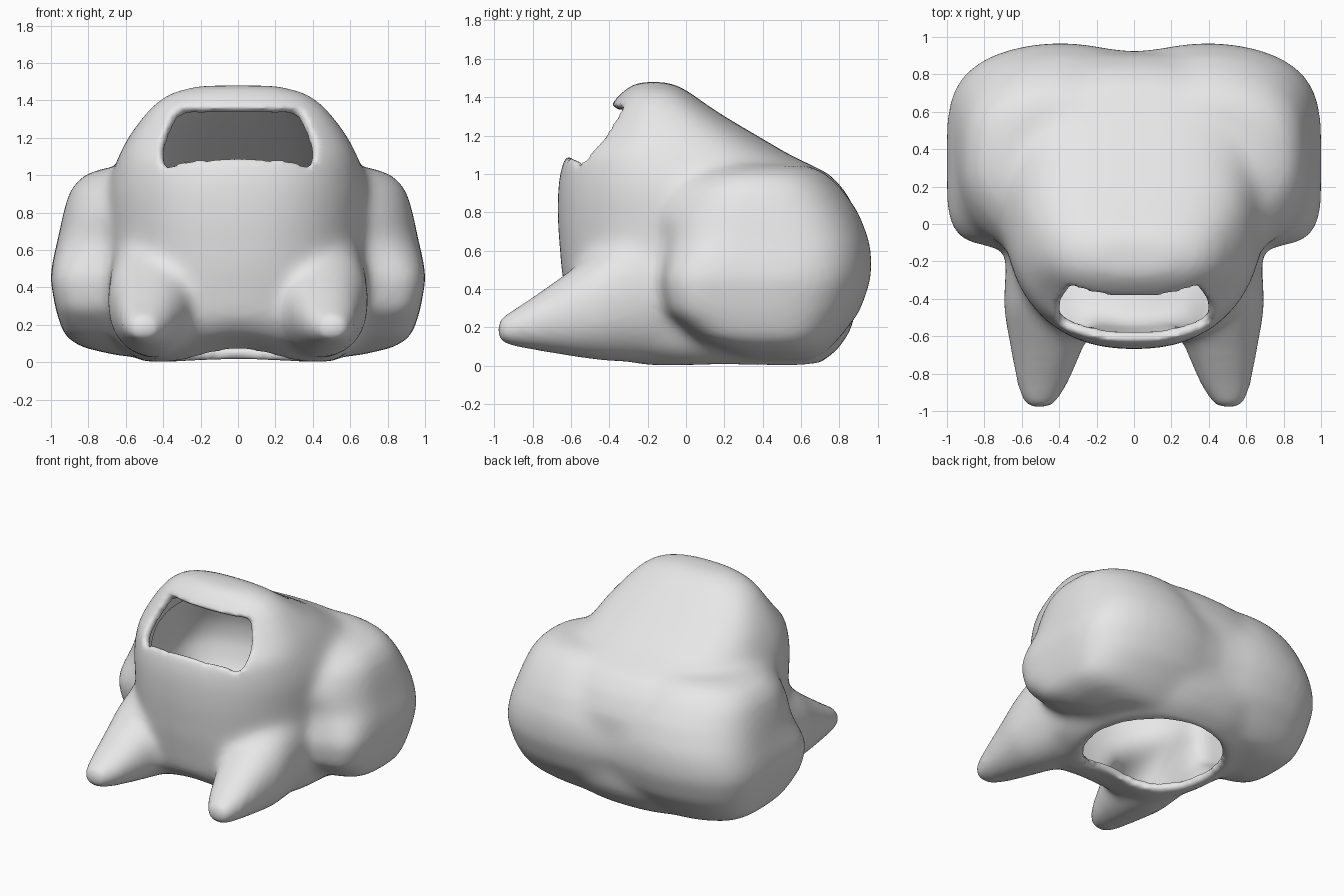
import bpy, bmesh, math
from mathutils import Vector

cube = bpy.data.objects.get("Cube")
if cube:
    bpy.data.objects.remove(cube, do_unlink=True)

grey = bpy.data.materials.new("light_grey")
grey.use_nodes = True
grey.diffuse_color = (0.8, 0.8, 0.8, 1)
grey.node_tree.nodes["Principled BSDF"].inputs["Base Color"].default_value = (0.8, 0.8, 0.8, 1)

SIDES = 48


def oval(n_front, n_back):
    """Unit superellipse points; negative second coordinate is the front."""
    pts = []
    for i in range(SIDES):
        a = math.tau * i / SIDES
        c, s = math.cos(a), math.sin(a)
        n = n_front if s < 0 else n_back
        r = (abs(c) ** n + abs(s) ** n) ** (-1 / n)
        pts.append((c * r, s * r))
    return pts


def loft(name, rings):
    bm = bmesh.new()
    loops = [[bm.verts.new(p) for p in ring] for ring in rings]
    for low, high in zip(loops, loops[1:]):
        for i in range(SIDES):
            j = (i + 1) % SIDES
            bm.faces.new((low[i], low[j], high[j], high[i]))
    bm.faces.new(loops[0])
    bm.faces.new(loops[-1])
    bmesh.ops.recalc_face_normals(bm, faces=bm.faces)
    mesh = bpy.data.meshes.new(name)
    bm.to_mesh(mesh)
    bm.free()
    obj = bpy.data.objects.new(name, mesh)
    bpy.context.collection.objects.link(obj)
    return obj


def level_ring(z, hw, front, back, shape, dip=0):
    """Horizontal section, optionally with a dip in the middle of the back."""
    mid, half = (front + back) / 2, (back - front) / 2
    return [Vector((hw * u,
                    mid + half * v - (dip * math.exp(-(hw * u / .25) ** 2) if v > 0 else 0),
                    z)) for u, v in shape]


def apply_mod(obj, kind, **settings):
    mod = obj.modifiers.new(kind.title(), kind)
    for key, value in settings.items():
        setattr(mod, key, value)
    bpy.context.view_layer.objects.active = obj
    bpy.ops.object.modifier_apply(modifier=mod.name)


# Torso and hood: height, half width, front y, back y
torso = [
    (0.0, .52, -.36, .68), (.08, .62, -.53, .79), (.2, .67, -.6, .87),
    (.5, .69, -.65, .91), (.75, .7, -.67, .91), (.9, .7, -.67, .84),
    (1.0, .68, -.66, .75), (1.1, .64, -.63, .54), (1.2, .59, -.52, .37),
    (1.3, .52, -.435, .2), (1.38, .45, -.38, .08), (1.44, .37, -.32, 0),
    (1.48, .22, -.26, -.09),
]
shape = oval(2.3, 2.7)
parts = [loft("body", [level_ring(*row, shape) for row in torso])]

# Rear with both haunches, its upper front sloping into the torso:
# height, half width, front y, back y, front squareness
rear = [
    (.03, .62, .25, .7, 3), (.08, .84, .17, .75, 4), (.14, .93, .05, .81, 6),
    (.28, .975, -.11, .92, 8), (.45, 1.005, -.14, .98, 8), (.55, .99, -.13, .985, 6),
    (.65, .965, -.15, .975, 3.8), (.8, .935, -.28, .92, 2.3), (.92, .9, -.25, .84, 2),
    (1.0, .83, -.12, .76, 2), (1.045, .7, 0, .68, 2),
]
parts.append(loft("haunches", [
    level_ring(z, w, f, b, oval(n, 3.3), .05 + .08 * z ** 3) for z, w, f, b, n in rear]))

# Front paws: y, centre x, centre z, half width, half height
paw = [
    (-.99, .51, .18, .08, .065), (-.86, .49, .205, .14, .115), (-.65, .465, .26, .2, .205),
    (-.45, .44, .32, .26, .295), (-.1, .4, .43, .28, .42),
]
shape = oval(2.2, 2.2)
for s in (-1, 1):
    parts.append(loft("paw", [
        [Vector((s * cx + w * u, y, cz + h * v)) for u, v in shape]
        for y, cx, cz, w, h in paw]))

# Merge everything into one soft skin
bpy.ops.object.select_all(action='DESELECT')
for p in parts:
    p.select_set(True)
suit = parts[0]
suit.name = "hollow_body"
bpy.context.view_layer.objects.active = suit
bpy.ops.object.join()
apply_mod(suit, 'REMESH', mode='VOXEL', voxel_size=.025)
apply_mod(suit, 'SMOOTH', factor=.5, iterations=32)

# Raised arch under the belly between the paws
for v in suit.data.vertices:
    x, y, z = v.co
    if y < 0 and abs(x) < .45 and z < .3:
        v.co.z += .09 * math.cos(math.pi * x / .9) ** 2 * (1 - z / .3) * min(1, -y / .35)


def in_face_opening(c):
    half = .42 - max(0, c.z - 1.17) * .43 - max(0, 1.14 - c.z) * .2
    bottom = 1.09 - .05 * (abs(c.x) / .38) ** 6
    return c.y < -.15 and abs(c.x) < half and bottom < c.z < 1.36


def in_base_opening(c):
    return c.z < .2 and c.x ** 2 + (c.y - .2) ** 2 < .47 ** 2


# Open the face and base, and even out the cut edges along their length
bm = bmesh.new()
bm.from_mesh(suit.data)
gone = [f for f in bm.faces
        if in_face_opening(f.calc_center_median()) or in_base_opening(f.calc_center_median())]
bmesh.ops.delete(bm, geom=gone, context='FACES')
rim = {v: [e.other_vert(v) for e in v.link_edges if e.is_boundary]
       for v in bm.verts if v.is_boundary}
for _ in range(8):
    moved = {v: v.co * .5 + sum((n.co for n in near), Vector()) * (.5 / len(near))
             for v, near in rim.items()}
    for v, co in moved.items():
        v.co = co
bm.to_mesh(suit.data)
bm.free()

# Thicken into a shell with rounded rims
apply_mod(suit, 'SOLIDIFY', thickness=.06, offset=-1)
apply_mod(suit, 'REMESH', mode='VOXEL', voxel_size=.02)
apply_mod(suit, 'SMOOTH', factor=.5, iterations=6)

suit.data.materials.clear()
suit.data.materials.append(grey)
for f in suit.data.polygons:
    f.material_index = 0
    f.use_smooth = True
